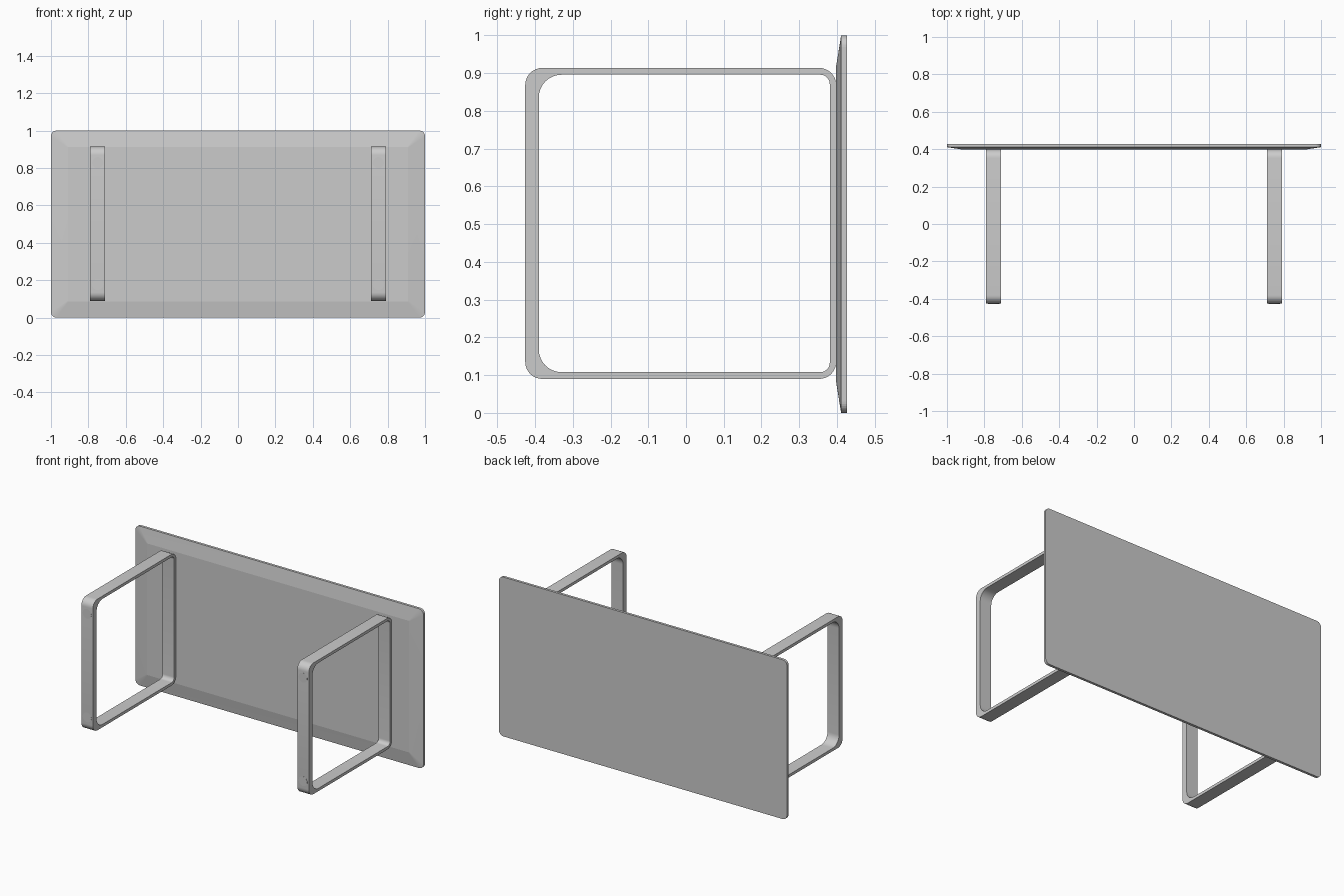
import bpy, bmesh, math

if "Cube" in bpy.data.objects:
    bpy.data.objects.remove(bpy.data.objects["Cube"])


def rounded_rect(u0, u1, v0, v1, r_low, r_high, n=8):
    """Counter-clockwise outline; r_low rounds the u0 corners, r_high the u1 corners."""
    corners = [(u1 - r_high, v1 - r_high, r_high, 0), (u0 + r_low, v1 - r_low, r_low, 90),
               (u0 + r_low, v0 + r_low, r_low, 180), (u1 - r_high, v0 + r_high, r_high, 270)]
    return [(cu + r * math.cos(math.radians(a + 90 * i / n)),
             cv + r * math.sin(math.radians(a + 90 * i / n)))
            for cu, cv, r, a in corners for i in range(n + 1)]


def loft(name, rings, closed=False):
    """Bridge successive rings; cap the ends, or join last to first when closed."""
    bm = bmesh.new()
    loops = [[bm.verts.new(p) for p in ring] for ring in rings]
    pairs = list(zip(loops, loops[1:] + loops[:1]))
    for a, b in pairs if closed else pairs[:-1]:
        for i in range(len(a)):
            j = (i + 1) % len(a)
            bm.faces.new((a[i], a[j], b[j], b[i]))
    if not closed:
        bm.faces.new(loops[0])
        bm.faces.new(loops[-1])
    bmesh.ops.recalc_face_normals(bm, faces=bm.faces)
    mesh = bpy.data.meshes.new(name)
    bm.to_mesh(mesh)
    bm.free()
    obj = bpy.data.objects.new(name, mesh)
    bpy.context.collection.objects.link(obj)
    smooth(obj)
    return obj


def smooth(obj):
    bpy.ops.object.select_all(action='DESELECT')
    obj.select_set(True)
    bpy.context.view_layer.objects.active = obj
    bpy.ops.object.shade_smooth_by_angle(angle=math.radians(25 if obj.name != "table_top" else 4))


# Table top: rounded slab with a wide shallow chamfer on its underside
edge = rounded_rect(-1, 1, 0, 1, 0.03, 0.03)
flat = rounded_rect(-0.91, 0.91, 0.087, 0.913, 0.004, 0.004)
loft("table_top", [[(x, 0.427, z) for x, z in edge],
                   [(x, 0.411, z) for x, z in edge],
                   [(x, 0.397, z) for x, z in flat]])

# Loop legs: flat band frames, thicker along the floor side, with round foot pads
outer = rounded_rect(-0.426, 0.398, 0.09, 0.914, 0.045, 0.045)
inner = rounded_rect(-0.39, 0.381, 0.108, 0.896, 0.06, 0.025)
for side, sx in (("left", -0.75), ("right", 0.75)):
    loft(f"{side}_leg_frame", [[(sx + dx, y, z) for y, z in prof]
                               for prof, dx in ((outer, -0.04), (outer, 0.04),
                                                (inner, 0.04), (inner, -0.04))], closed=True)
    for level, z in (("lower", 0.178), ("upper", 0.828)):
        bpy.ops.mesh.primitive_cylinder_add(vertices=32, radius=0.03, depth=0.008,
                                            location=(sx, -0.423, z),
                                            rotation=(math.pi / 2, 0, 0))
        pad = bpy.context.object
        pad.name = f"{side}_{level}_foot_pad"
        smooth(pad)
